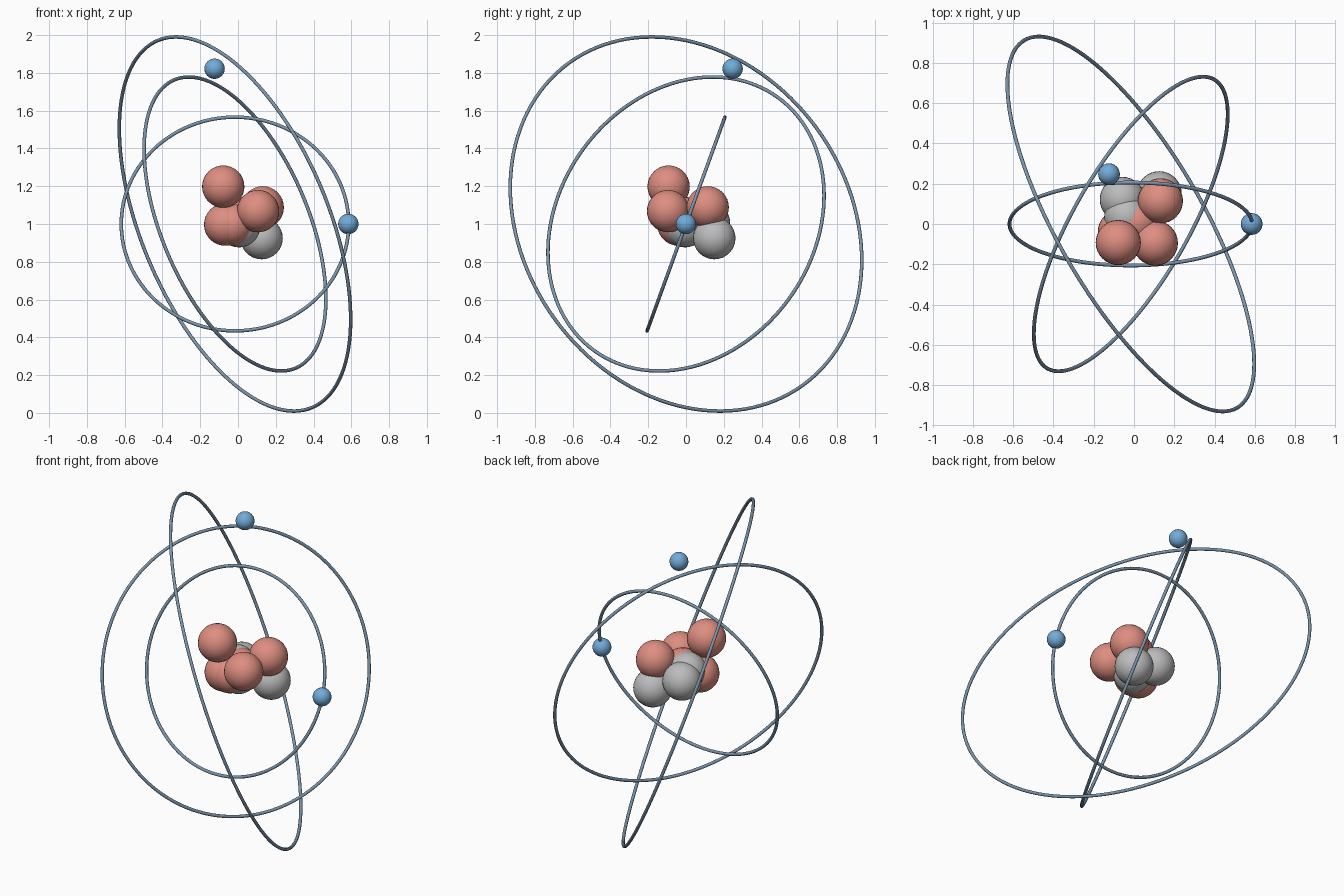
import bpy
from math import radians
from mathutils import Vector

cube = bpy.data.objects.get("Cube")
if cube:
    bpy.data.objects.remove(cube, do_unlink=True)


def material(name, rgb):
    m = bpy.data.materials.new(name)
    m.use_nodes = True
    m.diffuse_color = (*rgb, 1)
    m.node_tree.nodes["Principled BSDF"].inputs["Base Color"].default_value = (*rgb, 1)
    return m


RED = material("dusty_red", (0.73, 0.27, 0.22))
GREY = material("light_grey", (0.50, 0.50, 0.51))
BLUE = material("sky_blue", (0.17, 0.41, 0.70))
STEEL = material("steel_blue", (0.20, 0.30, 0.41))

CENTRE = Vector((-0.016, 0, 1.0))


def finish(name, mat):
    ob = bpy.context.object
    ob.name = name
    ob.data.materials.append(mat)
    bpy.ops.object.shade_smooth()


def ball(name, offset, radius, mat, segments=32):
    bpy.ops.mesh.primitive_uv_sphere_add(segments=segments, ring_count=segments // 2,
                                         radius=radius, location=CENTRE + Vector(offset))
    finish(name, mat)


# Orbit rings: same tilt, each turned a further 60 degrees
for i, radius in enumerate((0.602, 0.828, 1.054)):
    bpy.ops.mesh.primitive_torus_add(major_segments=128, minor_segments=12,
                                     major_radius=radius, minor_radius=0.0094,
                                     location=CENTRE,
                                     rotation=(radians(70), 0, radians(60 * i)))
    finish(f"orbit_ring_{i + 1}", STEEL)

# Nucleus: clustered red and grey balls
protons = [(-0.062, -0.092, 0.198), (-0.052, -0.04, -0.003), (0.147, 0.115, 0.088),
           (0.122, -0.095, 0.068), (0.03, 0.01, 0.03), (-0.012, -0.04, -0.003)]
neutrons = [(0.141, 0.15, -0.075), (-0.042, 0.122, 0.005),
            (0.022, -0.005, -0.012), (-0.02, 0.035, 0.03)]
for i, p in enumerate(protons):
    ball(f"proton_{i + 1}", p, 0.112, RED)
for i, p in enumerate(neutrons):
    ball(f"neutron_{i + 1}", p, 0.112, GREY)

# Electrons
for i, p in enumerate([(0.6, 0, 0), (-0.108, 0.247, 0.822)]):
    ball(f"electron_{i + 1}", p, 0.054, BLUE, 24)
